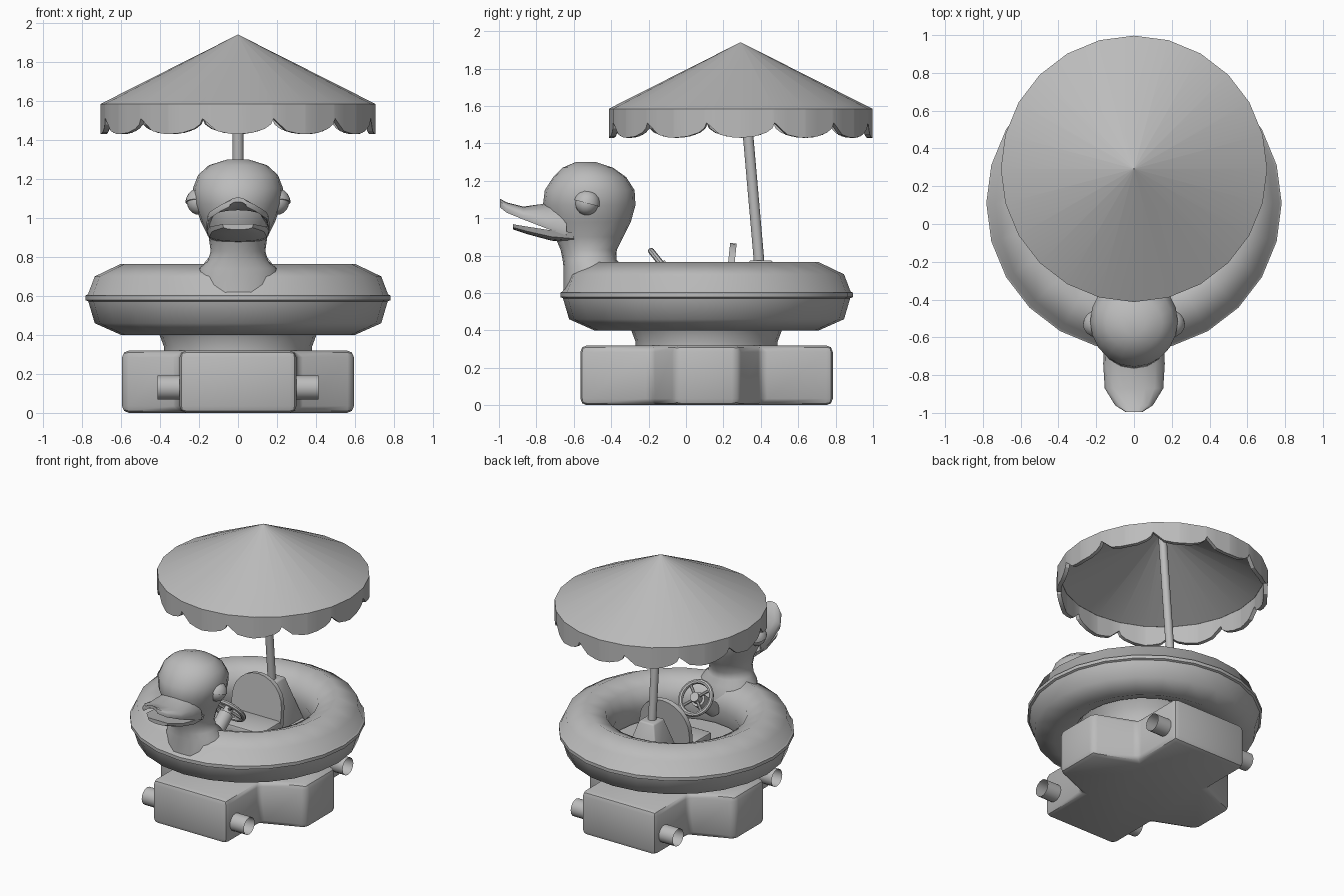
import bpy, bmesh
from math import sin, cos, pi, radians, sqrt
from mathutils import Vector, Matrix

cube = bpy.data.objects.get("Cube")
if cube:
    bpy.data.objects.remove(cube, do_unlink=True)

grey = bpy.data.materials.new("plain_grey")
grey.use_nodes = True
grey.diffuse_color = (0.5, 0.5, 0.5, 1)
grey.node_tree.nodes["Principled BSDF"].inputs["Base Color"].default_value = (0.5, 0.5, 0.5, 1)
CY = 0.11  # centre line of ring and base along y


def finish(name, bm, angle=40, bevel=0):
    bmesh.ops.remove_doubles(bm, verts=bm.verts, dist=0.0001)
    bmesh.ops.recalc_face_normals(bm, faces=bm.faces)
    mesh = bpy.data.meshes.new(name)
    bm.to_mesh(mesh)
    bm.free()
    mesh.materials.append(grey)
    ob = bpy.data.objects.new(name, mesh)
    bpy.context.collection.objects.link(ob)
    bpy.ops.object.select_all(action='DESELECT')
    bpy.context.view_layer.objects.active = ob
    ob.select_set(True)
    if bevel:
        mod = ob.modifiers.new("soft_edges", 'BEVEL')
        mod.width, mod.segments = bevel, 2
        bpy.ops.object.modifier_apply(modifier=mod.name)
    bpy.ops.object.shade_smooth_by_angle(angle=radians(angle))
    return ob


def skin(bm, loops, caps=True, closed=False):
    """Join matching loops of points into a surface."""
    rings = [[bm.verts.new(p) for p in loop] for loop in loops]
    pairs = list(zip(rings, rings[1:])) + ([(rings[-1], rings[0])] if closed else [])
    for a, b in pairs:
        for i in range(len(a)):
            j = (i + 1) % len(a)
            bm.faces.new((a[i], a[j], b[j], b[i]))
    if caps and not closed:
        bm.faces.new(rings[0])
        bm.faces.new(rings[-1])


def lathe(name, profile, cy, sides=24, closed=False, caps=True, angle=40):
    bm = bmesh.new()
    turns = [2 * pi * i / sides for i in range(sides)]
    skin(bm, [[(r * cos(t), cy + r * sin(t), z) for t in turns] for r, z in profile],
         caps, closed)
    return finish(name, bm, angle)


def rod(name, start, end, radius, sides=16, caps=True):
    a, b = Vector(start), Vector(end)
    turn = (b - a).to_track_quat('Z', 'Y').to_matrix()
    ring = [turn @ Vector((radius * cos(2 * pi * i / sides), radius * sin(2 * pi * i / sides), 0))
            for i in range(sides)]
    bm = bmesh.new()
    skin(bm, [[a + p for p in ring], [b + p for p in ring]], caps)
    return finish(name, bm)


def prism(name, outline, depth, matrix=Matrix(), bevel=0, taper=1):
    bm = bmesh.new()
    skin(bm, [[matrix @ Vector((x, y, 0)) for x, y in outline],
              [matrix @ Vector((x * taper, y * taper, depth)) for x, y in outline]])
    return finish(name, bm, bevel=bevel)


# Cross-shaped base with slanted inner corners
quarter = [(0.595, 0.17), (0.3, 0.29), (0.3, 0.675)]
outline = []
for sx, sy in ((1, 1), (-1, 1), (-1, -1), (1, -1)):
    pts = quarter if sx * sy > 0 else quarter[::-1]
    outline += [(x * sx, y * sy) for x, y in pts]
prism("base", outline, 0.32, Matrix.Translation((0, CY, 0)), bevel=0.035)

# Open stubs on the sides of the front and rear arms
for side, label in ((1, "left"), (-1, "right")):
    for dy, end in ((-0.57, "front"), (0.57, "rear")):
        rod(f"{end}_{label}_stub", (side * 0.28, CY + dy, 0.13),
            (side * 0.413, CY + dy, 0.13), 0.062, caps=False)

# Collar, tub floor and inflated ring with seam
lathe("collar", [(0.38, 0.3), (0.38, 0.34), (0.41, 0.42), (0.45, 0.47)], CY)
lathe("float_ring", [(0.6, 0.765), (0.735, 0.7), (0.77, 0.608), (0.782, 0.602),
                     (0.782, 0.578), (0.768, 0.572), (0.735, 0.46), (0.6, 0.4),
                     (0.47, 0.45), (0.425, 0.585), (0.47, 0.71)], CY, closed=True, angle=50)

# Duck neck and head: height, front, back, half width
sections = [(0.6, -0.655, -0.33, 0.22), (0.74, -0.655, -0.34, 0.2), (0.78, -0.66, -0.372, 0.155),
            (0.83, -0.67, -0.37, 0.14), (0.9, -0.7, -0.335, 0.15), (0.98, -0.735, -0.295, 0.19),
            (1.07, -0.765, -0.27, 0.222), (1.15, -0.755, -0.275, 0.232),
            (1.22, -0.71, -0.32, 0.205), (1.27, -0.66, -0.39, 0.15), (1.3, -0.59, -0.48, 0.055)]
bm = bmesh.new()
skin(bm, [[(w * cos(2 * pi * i / 20), (f + b) / 2 + (b - f) / 2 * sin(2 * pi * i / 20), z)
           for i in range(20)] for z, f, b, w in sections])
finish("duck_head", bm, 60)

# Upper bill: arched stations of y, half width, ridge height, edge height
bm = bmesh.new()
arch = [-pi / 2 + pi * i / 8 for i in range(9)]
loops = []
for y, w, top, edge in [(-0.64, 0.16, 1.1, 0.93), (-0.74, 0.163, 1.08, 0.965),
                        (-0.87, 0.155, 1.062, 1.015), (-0.96, 0.1, 1.085, 1.052),
                        (-0.995, 0.045, 1.105, 1.08)]:
    upper = [(w * sin(t), y, edge + (top - edge) * cos(t)) for t in arch]
    lower = [(x * 0.97, y, z - 0.022) for x, y, z in reversed(upper)]
    loops.append(upper + lower)
skin(bm, loops)
finish("upper_bill", bm)

# Lower bill: stations of y, half width, top, bottom
bm = bmesh.new()
loops = []
for y, w, top, low in [(-0.6, 0.15, 0.925, 0.87), (-0.72, 0.16, 0.935, 0.88),
                       (-0.85, 0.145, 0.955, 0.915), (-0.925, 0.08, 0.968, 0.94)]:
    loops.append([(w * sin(t), y, top - (top - low) * sqrt(max(cos(t), 0))) for t in arch])
skin(bm, loops)
finish("lower_bill", bm)

# Eyes and drooping upper lids
for side, label in ((1, "left"), (-1, "right")):
    place = Matrix.Translation((side * 0.198, -0.53, 1.08))
    bm = bmesh.new()
    bmesh.ops.create_uvsphere(bm, u_segments=16, v_segments=10, radius=0.064, matrix=place)
    finish(f"{label}_eye", bm)
    bm = bmesh.new()
    bmesh.ops.create_uvsphere(bm, u_segments=16, v_segments=10, radius=0.072)
    bmesh.ops.bisect_plane(bm, geom=bm.verts[:] + bm.edges[:] + bm.faces[:],
                           plane_co=(0, 0, 0), plane_no=(0, 0, 1), clear_inner=True)
    bmesh.ops.holes_fill(bm, edges=[e for e in bm.edges if e.is_boundary])
    bm.transform(place @ Matrix.Rotation(radians(-15), 4, 'X'))
    finish(f"{label}_eyelid", bm)

# Seat: bench and round-topped back
bench = [(-0.2, -0.13), (0.2, -0.13), (0.2, 0.13), (-0.2, 0.13)]
prism("seat_bench", bench, 0.12, Matrix.Translation((0, 0.11, 0.46)), bevel=0.02)
panel = [(-0.2, -0.2), (0.2, -0.2)] + [(0.2 * cos(pi * i / 12), 0.2 * sin(pi * i / 12))
                                      for i in range(13)]
prism("seat_back", panel, 0.035,
      Matrix.Translation((0, 0.25, 0.665)) @ Matrix.Rotation(radians(84), 4, 'X'))

# Steering wheel with spokes, hub and column
centre = Vector((0, -0.115, 0.735))
axis = Vector((0, 0.78, 0.62)).normalized()
tilt = Matrix.Translation(centre) @ axis.to_track_quat('Z', 'Y').to_matrix().to_4x4()
bm = bmesh.new()
skin(bm, [[tilt @ Vector(((0.115 + 0.017 * cos(u)) * cos(t), (0.115 + 0.017 * cos(u)) * sin(t),
                          0.017 * sin(u))) for u in [2 * pi * j / 8 for j in range(8)]]
          for t in [2 * pi * i / 24 for i in range(24)]], closed=True)
finish("steering_wheel", bm)
for i in range(4):
    t = pi / 4 + i * pi / 2
    rod("wheel_spoke", centre, tilt @ Vector((0.112 * cos(t), 0.112 * sin(t), 0)), 0.011, 8)
rod("wheel_hub", centre - axis * 0.03, centre + axis * 0.025, 0.033)
rod("steering_column", centre - axis * 0.26, centre - axis * 0.03, 0.05)

# Parasol pole and tapered foot
foot = [(-0.15, -0.15), (0.15, -0.15), (0.15, 0.15), (-0.15, 0.15)]
prism("pole_foot", foot, 0.315, Matrix.Translation((0, 0.4, 0.46)), bevel=0.01, taper=0.4)
rod("parasol_pole", (0, 0.395, 0.72), (0, 0.292, 1.9), 0.028)

# Parasol roof shell
PY, R, RIM = 0.292, 0.705, 1.585
lathe("parasol_roof", [(0.002, 1.94), (R, RIM), (R - 0.03, RIM - 0.012), (0.002, 1.91)],
      PY, closed=True, angle=30)

# Scalloped skirt hanging on flat facets
bm = bmesh.new()
loops = []
for k in range(24):
    a, b = [Vector((cos(t), sin(t), 0)) for t in (k * pi / 12, (k + 1) * pi / 12)]
    for f in (0, 0.4, 0.75, 0.93):
        d = a.lerp(b, f)
        g = f if k % 2 == 0 else 1 - f
        low = 1.51 - 0.08 * sqrt(max(0, 1 - g * g))
        loops.append([Vector((0, PY, z)) + d * r for r, z in
                      ((R, RIM), (R, low), (R - 0.028, low), (R - 0.028, RIM - 0.01))])
skin(bm, loops, closed=True)
finish("parasol_skirt", bm, 20)
